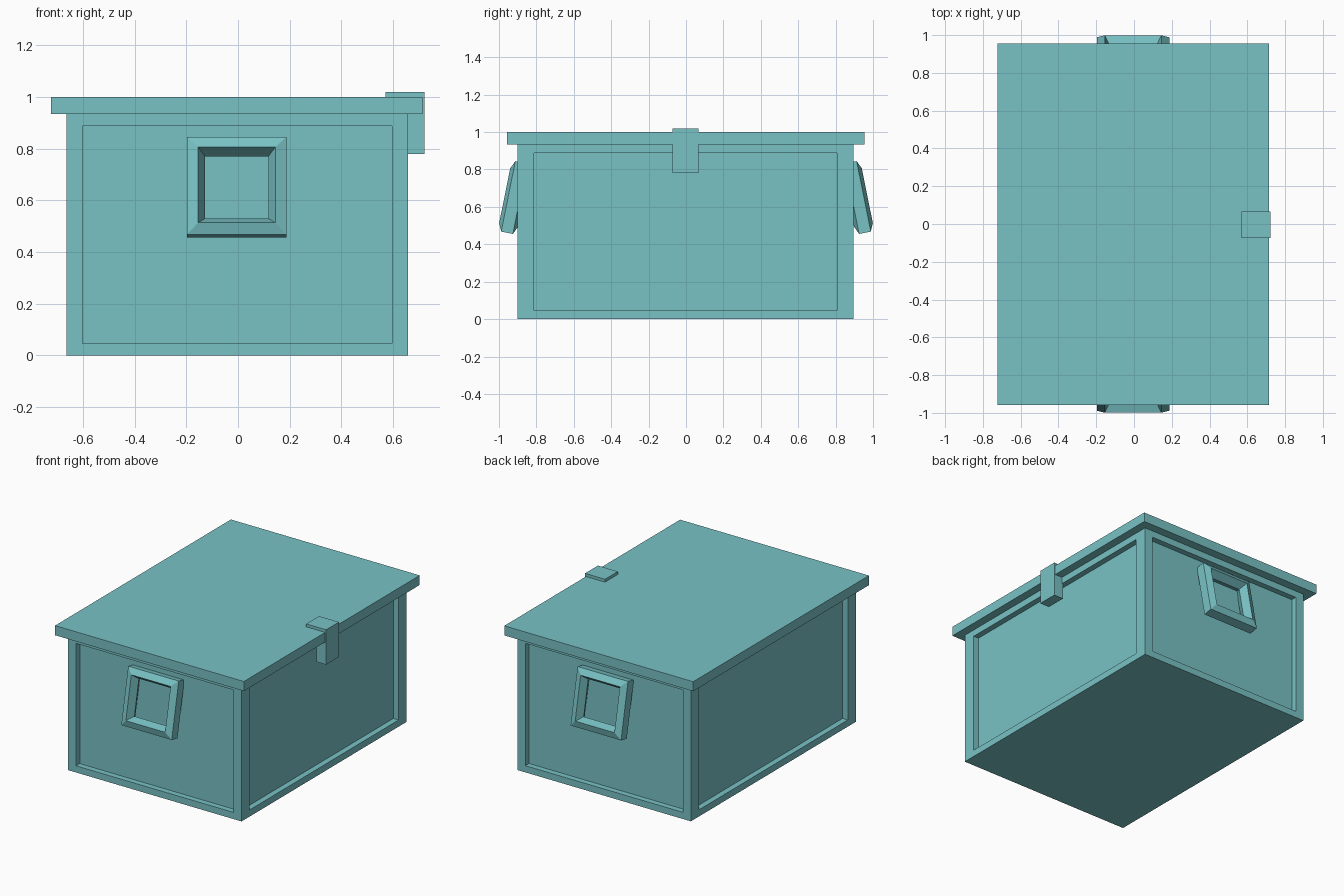
import bpy, bmesh, math
from mathutils import Matrix, Vector

if "Cube" in bpy.data.objects:
    bpy.data.objects.remove(bpy.data.objects["Cube"])

CX, CY = -0.003, -0.003
teal = bpy.data.materials.new("teal")
teal.diffuse_color = (0.19, 0.54, 0.56, 1)
teal.use_nodes = True
teal.node_tree.nodes["Principled BSDF"].inputs["Base Color"].default_value = teal.diffuse_color


def finish(bm, name):
    bmesh.ops.recalc_face_normals(bm, faces=bm.faces)
    me = bpy.data.meshes.new(name)
    bm.to_mesh(me)
    bm.free()
    me.materials.append(teal)
    ob = bpy.data.objects.new(name, me)
    bpy.context.collection.objects.link(ob)
    return ob


def box(lo, hi):
    bm = bmesh.new()
    lo, hi = Vector(lo), Vector(hi)
    bmesh.ops.create_cube(bm, size=1, matrix=Matrix.Translation((lo + hi) / 2)
                          @ Matrix.Diagonal((*(hi - lo), 1)))
    return bm


# Body: box with a recessed panel in each of the four walls
bm = box((CX - 0.661, CY - 0.898, 0), (CX + 0.661, CY + 0.898, 0.934))
bm.normal_update()
walls = [f for f in bm.faces if abs(f.normal.z) < 0.5]
bmesh.ops.inset_individual(bm, faces=walls, thickness=0.047)
for f in walls:
    c, n = f.calc_center_median(), f.normal.copy()
    for v in f.verts:
        d = v.co - c
        if abs(n.y) > 0.5:
            d.x = math.copysign(0.599, d.x)
        else:
            d.y = math.copysign(0.809, d.y)
        d.z = math.copysign(0.421, d.z)
        v.co = c + d
bm.normal_update()
bmesh.ops.inset_individual(bm, faces=walls, thickness=0, depth=-0.04)
finish(bm, "body")

# Lid: overhanging slab
finish(box((CX - 0.72, -0.957, 0.934), (CX + 0.718, 0.955, 1.0)), "lid")

# Latch: L-shaped profile hooked over the lid edge
profile = [(0.57, 1.0), (0.57, 1.02), (0.722, 1.02), (0.722, 0.78), (0.65, 0.78), (0.65, 1.0)]
bm = bmesh.new()
face = bm.faces.new([bm.verts.new((x, CY - 0.07, z)) for x, z in profile])
ext = bmesh.ops.extrude_face_region(bm, geom=[face])["geom"]
bmesh.ops.translate(bm, vec=(0, 0.14, 0), verts=[v for v in ext if isinstance(v, bmesh.types.BMVert)])
finish(bm, "latch")

# Handles: square ring with a five-sided section, tilted outwards, mirrored to the back
R, r, MAJ, MINOR = 0.228, 0.054, 4, 5
bm = bmesh.new()
rings = []
for i in range(MAJ):
    a = math.tau * (i + 0.5) / MAJ
    ring = []
    for j in range(MINOR):
        b = math.tau * (j + 0.5) / MINOR
        q = R + r * math.cos(b)
        ring.append(bm.verts.new((q * math.cos(a), r * math.sin(b), q * math.sin(a))))
    rings.append(ring)
for i in range(MAJ):
    for j in range(MINOR):
        k, m = (i + 1) % MAJ, (j + 1) % MINOR
        bm.faces.new((rings[i][j], rings[k][j], rings[k][m], rings[i][m]))
bm.transform(Matrix.Translation((-0.005, -0.919, 0.65)) @ Matrix.Rotation(math.radians(-11.4), 4, 'X'))
handles = finish(bm, "side_handles")
mod = handles.modifiers.new("mirror", 'MIRROR')
mod.use_axis = (False, True, False)
mod.use_mirror_merge = False
